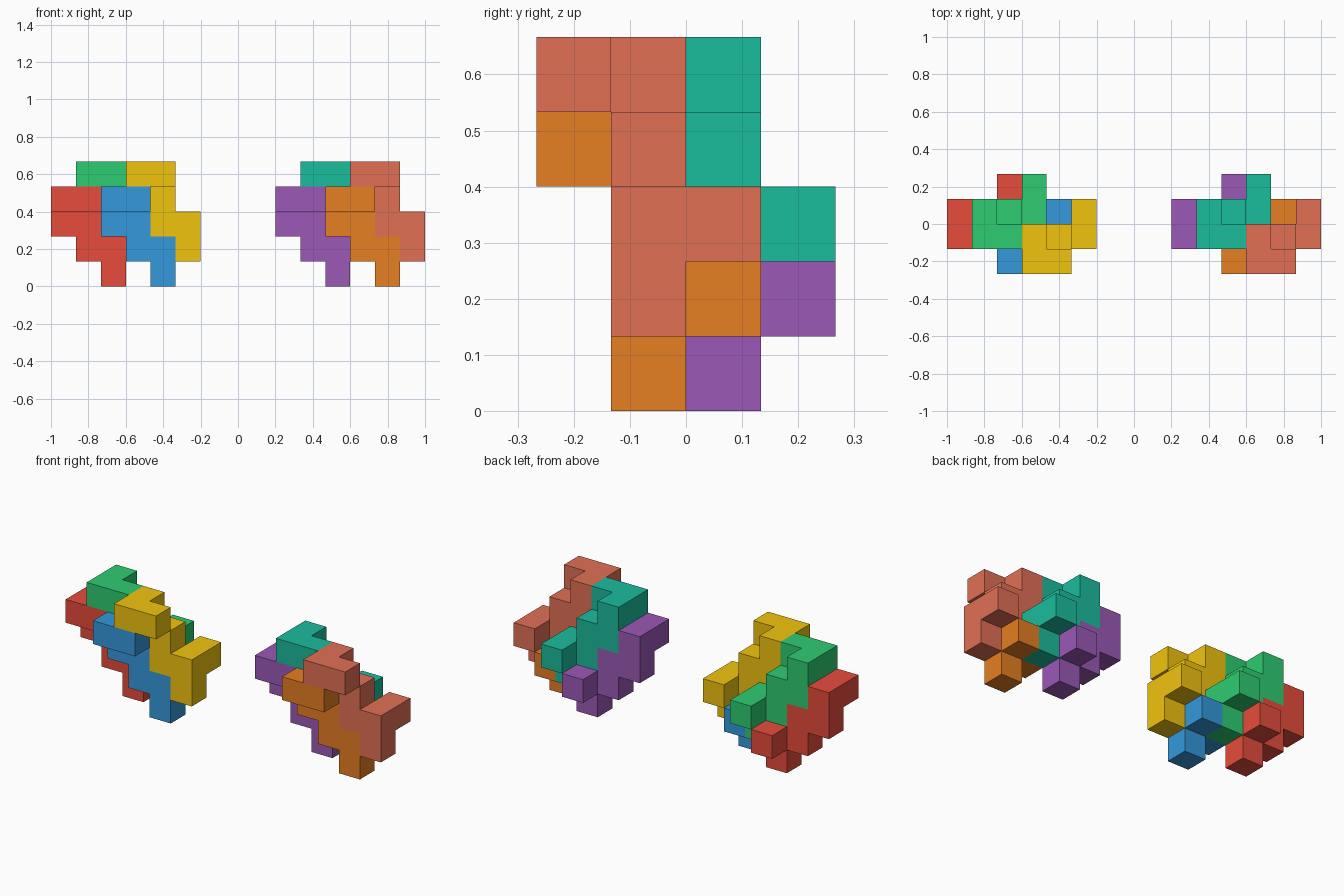
import bpy, bmesh
from mathutils import Vector

if "Cube" in bpy.data.objects:
    bpy.data.objects.remove(bpy.data.objects["Cube"])

U = 2 / 15  # edge length of one cube cell

# The one nine-cube tile shape; every piece is a shifted copy of it
TILE = [(3, 0, 4), (4, 0, 4), (3, 1, 4), (3, 1, 3), (4, 1, 3),
        (4, 1, 2), (5, 1, 2), (5, 2, 2), (5, 1, 1)]
ORIGIN = Vector((-1, -2 * U, 0))


def linear(hex_code):
    rgb = [int(hex_code[i:i + 2], 16) / 255 for i in (0, 2, 4)]
    return [c / 12.92 if c <= 0.04045 else ((c + 0.055) / 1.055) ** 2.4 for c in rgb] + [1]


def tile_piece(name, shift, hex_code):
    """Outer skin of the cube cells, with flat neighbours merged."""
    cells = {tuple(a + b for a, b in zip(c, shift)) for c in TILE}
    bm = bmesh.new()
    for cell in cells:
        for axis in range(3):
            for side in (0, 1):
                near = list(cell)
                near[axis] += 1 if side else -1
                if tuple(near) in cells:
                    continue
                corners = []
                for p, q in ((0, 0), (1, 0), (1, 1), (0, 1)):
                    v = Vector(cell)
                    v[axis] += side
                    v[(axis + 1) % 3] += p
                    v[(axis + 2) % 3] += q
                    corners.append(bm.verts.new(ORIGIN + v * U))
                bm.faces.new(corners if side else corners[::-1])
    bmesh.ops.remove_doubles(bm, verts=bm.verts, dist=1e-4)
    bmesh.ops.dissolve_limit(bm, angle_limit=0.01, verts=bm.verts, edges=bm.edges)
    mesh = bpy.data.meshes.new(name)
    bm.to_mesh(mesh)
    bm.free()
    mat = bpy.data.materials.new(name + "_colour")
    mat.diffuse_color = linear(hex_code)
    mat.use_nodes = True
    mat.node_tree.nodes["Principled BSDF"].inputs["Base Color"].default_value = mat.diffuse_color
    mesh.materials.append(mat)
    bpy.context.collection.objects.link(bpy.data.objects.new(name, mesh))


# Four interlocking tiles per cluster
SHIFTS = [(-3, 1, -1), (-1, 0, -1), (-2, 1, 0), (0, 0, 0)]
CLUSTERS = [
    (0, [("red", "E74C3C"), ("blue", "3498DB"), ("green", "2ECC71"), ("yellow", "F1C40F")]),
    (9, [("purple", "9B59B6"), ("orange", "E67E22"), ("teal", "1ABC9C"), ("coral", "E17055")]),
]
for dx, colours in CLUSTERS:
    for (sx, sy, sz), (label, code) in zip(SHIFTS, colours):
        tile_piece(label + "_tile", (sx + dx, sy, sz), code)
